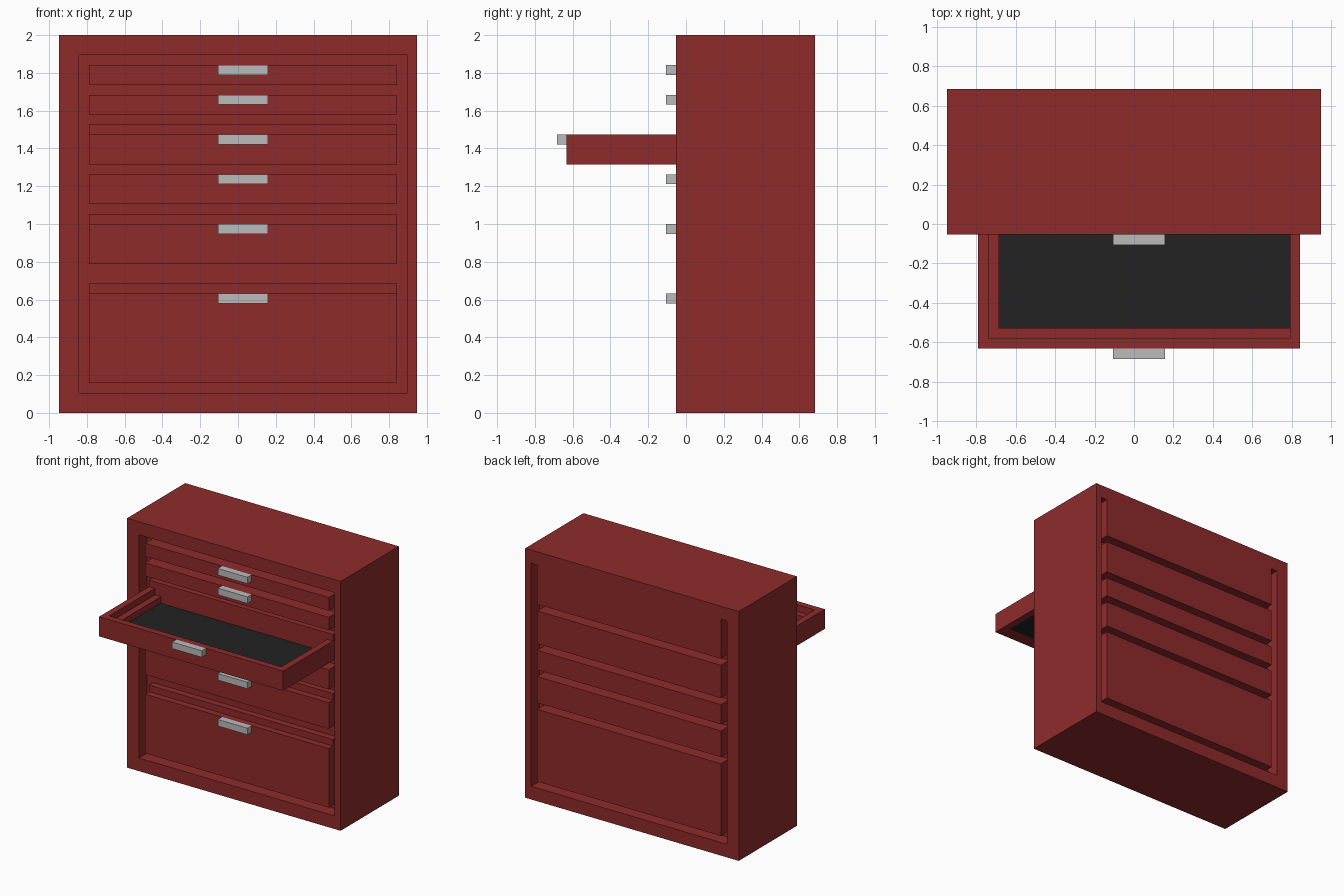
import bpy, bmesh

if "Cube" in bpy.data.objects:
    bpy.data.objects.remove(bpy.data.objects["Cube"])

U = 2 / 38  # grid unit: the cabinet is 38 units tall


def material(name, rgb):
    m = bpy.data.materials.new(name)
    m.diffuse_color = (*rgb, 1)
    m.use_nodes = True
    m.node_tree.nodes["Principled BSDF"].inputs["Base Color"].default_value = m.diffuse_color
    return m


RED = material("red_paint", (0.275, 0.024, 0.024))
GREY = material("light_grey", (0.50, 0.50, 0.50))
BLACK = material("black_liner", (0.016, 0.016, 0.016))


def finish(bm, name, mat):
    bmesh.ops.recalc_face_normals(bm, faces=bm.faces)
    me = bpy.data.meshes.new(name)
    bm.to_mesh(me)
    bm.free()
    me.materials.append(mat)
    ob = bpy.data.objects.new(name, me)
    bpy.context.collection.objects.link(ob)
    return ob


def box(name, x, y, z, mat=RED):
    """Box from (min, max) spans in grid units."""
    bm = bmesh.new()
    bmesh.ops.create_cube(bm, size=1)
    for v in bm.verts:
        for i, (a, b) in enumerate((x, y, z)):
            v.co[i] = (b if v.co[i] > 0 else a) * U
    return finish(bm, name, mat)


def ring(name, outer, inner, d, axis):
    """Rectangular frame with depth span d along axis 1 (y) or 2 (z)."""
    bm = bmesh.new()

    def loop(rect, t):
        x0, x1, w0, w1 = rect
        pts = [(x0, w0), (x1, w0), (x1, w1), (x0, w1)]
        return [bm.verts.new((p * U, t * U, w * U) if axis == 1
                             else (p * U, w * U, t * U)) for p, w in pts]

    loops = [loop(outer, d[0]), loop(outer, d[1]),
             loop(inner, d[1]), loop(inner, d[0])]
    for k in range(4):
        a, b = loops[k], loops[(k + 1) % 4]
        for i in range(4):
            j = (i + 1) % 4
            bm.faces.new((a[i], a[j], b[j], b[i]))
    return finish(bm, name, RED)


# Cabinet shell and the solid core inside it
ring("cabinet_frame", (-18, 18, 0, 38), (-16, 17, 2, 36), (-1, 13), 1)
box("cabinet_core", (-16, 17), (1, 11), (2, 36))

# Set-back drawer bodies behind the fronts
W = (-15, 16)
for i, z in enumerate([(3, 13), (15, 20), (21, 24), (25, 29)]):
    box(f"drawer_body_{i + 1}", W, (0, 1), z)

# Closed drawer fronts
for i, (z0, z1, back) in enumerate([(3, 12, 0), (15, 19, 0), (21, 24, 0),
                                    (30, 32, 1), (33, 35, 1)]):
    box(f"drawer_front_{i + 1}", W, (-1, back), (z0, z1))
    box(f"handle_{i + 1}", (-2, 3), (-2, -1), (z1 - 1, z1), GREY)

# Panels on the back, separated by grooves
for i, z in enumerate([(3, 14), (15, 19), (20, 23), (24, 29), (30, 36)]):
    box(f"back_panel_{i + 1}", W, (11, 13), z)

# Open drawer: walls, inner step and dark floor
ring("open_drawer_walls", (-15, 16, -12, 0), (-14, 15, -11, 0), (25, 28), 2)
box("open_drawer_left_step", (-14, -13), (-11, 0), (25, 27))
box("open_drawer_front_step", (-13, 15), (-11, -10), (25, 27))
box("open_drawer_floor", (-13, 15), (-10, 0), (25, 26), BLACK)
box("open_drawer_handle", (-2, 3), (-13, -12), (27, 28), GREY)
